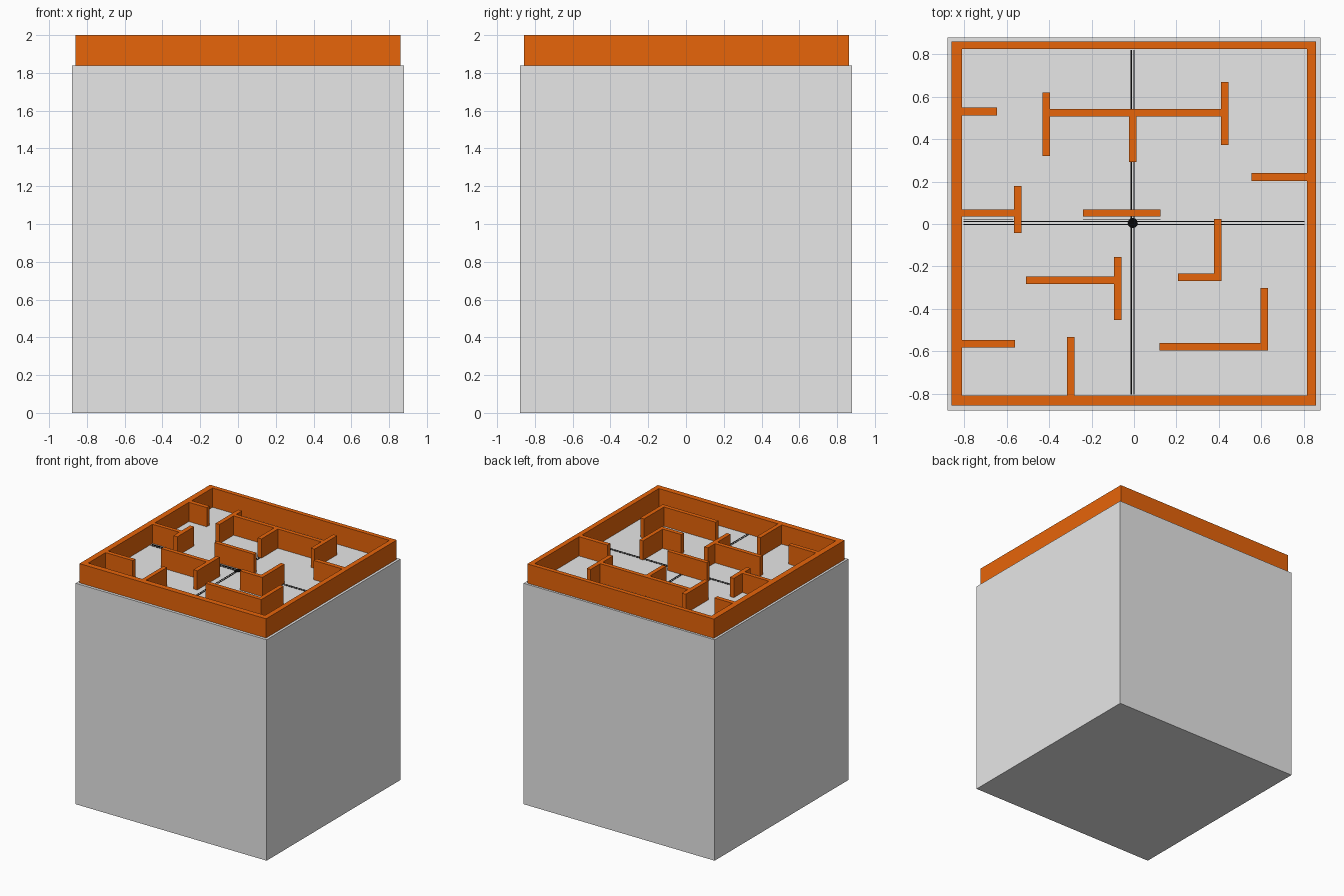
import bpy, bmesh, math

if "Cube" in bpy.data.objects:
    bpy.data.objects.remove(bpy.data.objects["Cube"])

FLOOR, TOP = 1.84, 2.0


def material(name, rgb):
    m = bpy.data.materials.new(name)
    m.diffuse_color = (*rgb, 1)
    m.use_nodes = True
    m.node_tree.nodes["Principled BSDF"].inputs["Base Color"].default_value = m.diffuse_color
    return m


grey = material("light grey", (0.8, 0.8, 0.8))
orange = material("orange", (0.81, 0.13, 0.003))
black = material("black", (0.002, 0.002, 0.002))


def add_object(name, bm, mat):
    me = bpy.data.meshes.new(name)
    bm.to_mesh(me)
    bm.free()
    me.materials.append(mat)
    ob = bpy.data.objects.new(name, me)
    bpy.context.collection.objects.link(ob)
    return ob


def add_box(bm, x0, x1, y0, y1, z0, z1):
    vs = bmesh.ops.create_cube(bm, size=1)["verts"]
    for v in vs:
        v.co.x = x1 if v.co.x > 0 else x0
        v.co.y = y1 if v.co.y > 0 else y0
        v.co.z = z1 if v.co.z > 0 else z0


def boxes(name, rects, z0, z1, mat):
    bm = bmesh.new()
    for r in rects:
        add_box(bm, *r, z0, z1)
    return add_object(name, bm, mat)


# Solid base block
boxes("base_block", [(-0.88, 0.88, -0.88, 0.88)], 0, FLOOR, grey)

# Outer frame: one ring made by extruding an outline with a hole
bm = bmesh.new()
rings = []
for x0, x1, y0, y1 in ((-0.861, 0.859, -0.857, 0.862), (-0.812, 0.817, -0.81, 0.825)):
    rings.append([bm.verts.new((x, y, FLOOR))
                  for x, y in ((x0, y0), (x1, y0), (x1, y1), (x0, y1))])
faces = []
for i in range(4):
    j = (i + 1) % 4
    faces.append(bm.faces.new((rings[0][i], rings[0][j], rings[1][j], rings[1][i])))
ext = bmesh.ops.extrude_face_region(bm, geom=faces, use_keep_orig=True)["geom"]
for v in ext:
    if isinstance(v, bmesh.types.BMVert):
        v.co.z = TOP
bmesh.ops.recalc_face_normals(bm, faces=bm.faces)
add_object("outer_frame", bm, orange)

# Maze walls, as (x0, x1, y0, y1)
boxes("side_stubs", [
    (-0.812, -0.647, 0.513, 0.55),
    (0.555, 0.817, 0.203, 0.24),
    (-0.812, -0.562, -0.583, -0.548),
    (-0.315, -0.28, -0.81, -0.532),
], FLOOR, TOP, orange)
boxes("back_wall_group", [
    (-0.432, -0.396, 0.322, 0.62),
    (-0.396, 0.41, 0.508, 0.543),
    (0.41, 0.445, 0.372, 0.67),
    (-0.023, 0.012, 0.292, 0.508),
], FLOOR, TOP, orange)
boxes("left_tee_wall", [
    (-0.812, -0.567, 0.035, 0.068),
    (-0.567, -0.53, -0.042, 0.18),
], FLOOR, TOP, orange)
boxes("centre_wall", [(-0.24, 0.125, 0.035, 0.068)], FLOOR, TOP, orange)
boxes("middle_corner_wall", [
    (0.378, 0.412, -0.268, 0.024),
    (0.207, 0.378, -0.268, -0.233),
], FLOOR, TOP, orange)
boxes("middle_tee_wall", [
    (-0.51, -0.094, -0.282, -0.247),
    (-0.094, -0.059, -0.452, -0.155),
], FLOOR, TOP, orange)
boxes("front_corner_wall", [
    (0.597, 0.632, -0.597, -0.301),
    (0.12, 0.597, -0.597, -0.562),
], FLOOR, TOP, orange)

# Painted double cross lines on the maze floor
w = 0.0025
lines = [(x - w, x + w, -0.805, 0.82) for x in (-0.013, 0.001)]
lines += [(-0.805, 0.805, y - w, y + w) for y in (-0.003, 0.011)]
lines += [(x0, x1, 0.018, 0.022) for x0, x1 in ((-0.805, -0.57), (-0.24, 0.125))]
boxes("floor_lines", lines, FLOOR, FLOOR + 0.002, black)

# Centre dot
bm = bmesh.new()
bmesh.ops.create_cone(bm, cap_ends=True, segments=12, radius1=0.024,
                      radius2=0.024, depth=0.004)
bmesh.ops.translate(bm, verts=bm.verts, vec=(-0.006, 0.004, FLOOR + 0.002))
add_object("centre_dot", bm, black)
